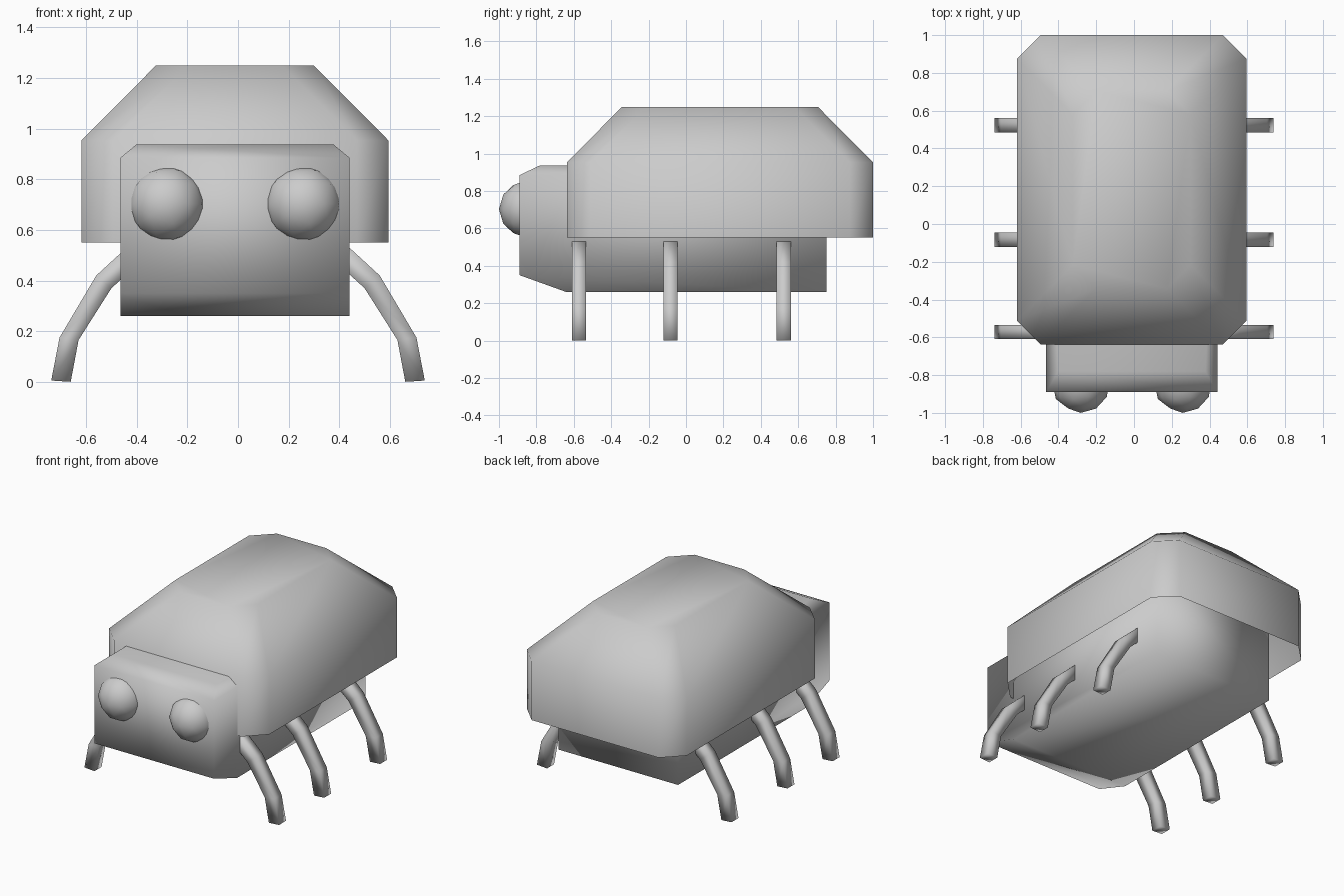
import bpy, bmesh
from mathutils import Matrix

if "Cube" in bpy.data.objects:
    bpy.data.objects.remove(bpy.data.objects["Cube"])

CX = -0.012  # the shell, body and eyes sit slightly left of centre


def finish(bm, name):
    bmesh.ops.recalc_face_normals(bm, faces=bm.faces)
    for f in bm.faces:
        f.smooth = True
    mesh = bpy.data.meshes.new(name)
    bm.to_mesh(mesh)
    bm.free()
    obj = bpy.data.objects.new(name, mesh)
    bpy.context.collection.objects.link(obj)
    return obj


def loft(name, rings, cap_start=True):
    bm = bmesh.new()
    vs = [[bm.verts.new(p) for p in ring] for ring in rings]
    n = len(rings[0])
    for a, b in zip(vs, vs[1:]):
        for i in range(n):
            j = (i + 1) % n
            bm.faces.new((a[i], a[j], b[j], b[i]))
    if cap_start:
        bm.faces.new(vs[0])
    bm.faces.new(vs[-1])
    return finish(bm, name)


def octagon(inset, z, c=0.125):
    # rectangle with cut corners, seen from above
    x0, x1 = CX - 0.607 + inset, CX + 0.607 - inset
    y0, y1 = -0.637 + inset, 1.0 - inset
    return [(x, y, z) for x, y in (
        (x0 + c, y0), (x1 - c, y0), (x1, y0 + c), (x1, y1 - c),
        (x1 - c, y1), (x0 + c, y1), (x0, y1 - c), (x0, y0 + c))]


# Shell: hollow underneath, sloped towards the flat top
loft("shell", [octagon(0, 0.55), octagon(0, 0.953), octagon(0.295, 1.25)],
     cap_start=False)

# Body and head: one block with bevelled top and chamfered chin
bm = bmesh.new()
for x, y, z in ((0.453, -0.89, 0.35), (0.453, -0.89, 0.885),
                (0.39, -0.78, 0.937), (0.453, -0.64, 0.26),
                (0.453, 0.75, 0.26), (0.453, 0.75, 0.885),
                (0.39, 0.65, 0.937)):
    for s in (-1, 1):
        bm.verts.new((CX + s * x, y, z))
bmesh.ops.convex_hull(bm, input=bm.verts[:])
bmesh.ops.dissolve_limit(bm, angle_limit=0.01, verts=bm.verts[:], edges=bm.edges[:])
finish(bm, "body")

# Eyes: low-poly balls with a pole facing forward
for s, side in ((-1, "left"), (1, "right")):
    bm = bmesh.new()
    bmesh.ops.create_icosphere(
        bm, subdivisions=2, radius=0.155,
        matrix=Matrix.Translation((CX + s * 0.27, -0.845, 0.703))
        @ Matrix.Rotation(1.5708, 4, 'X'))
    finish(bm, side + "_eye")

# Legs: bent square bars, given as outer and inner edge points (x, z)
OUTER = [(0.40, 0.567), (0.56, 0.42), (0.705, 0.175), (0.738, 0.005)]
INNER = [(0.345, 0.511), (0.50, 0.37), (0.63, 0.165), (0.661, 0.0)]
HALF = 0.038
for s, side in ((-1, "left"), (1, "right")):
    for y, place in ((-0.572, "front"), (-0.083, "middle"), (0.523, "rear")):
        loft(f"{place}_{side}_leg", [
            [(s * o[0], y - HALF, o[1]), (s * o[0], y + HALF, o[1]),
             (s * i[0], y + HALF, i[1]), (s * i[0], y - HALF, i[1])]
            for o, i in zip(OUTER, INNER)])
